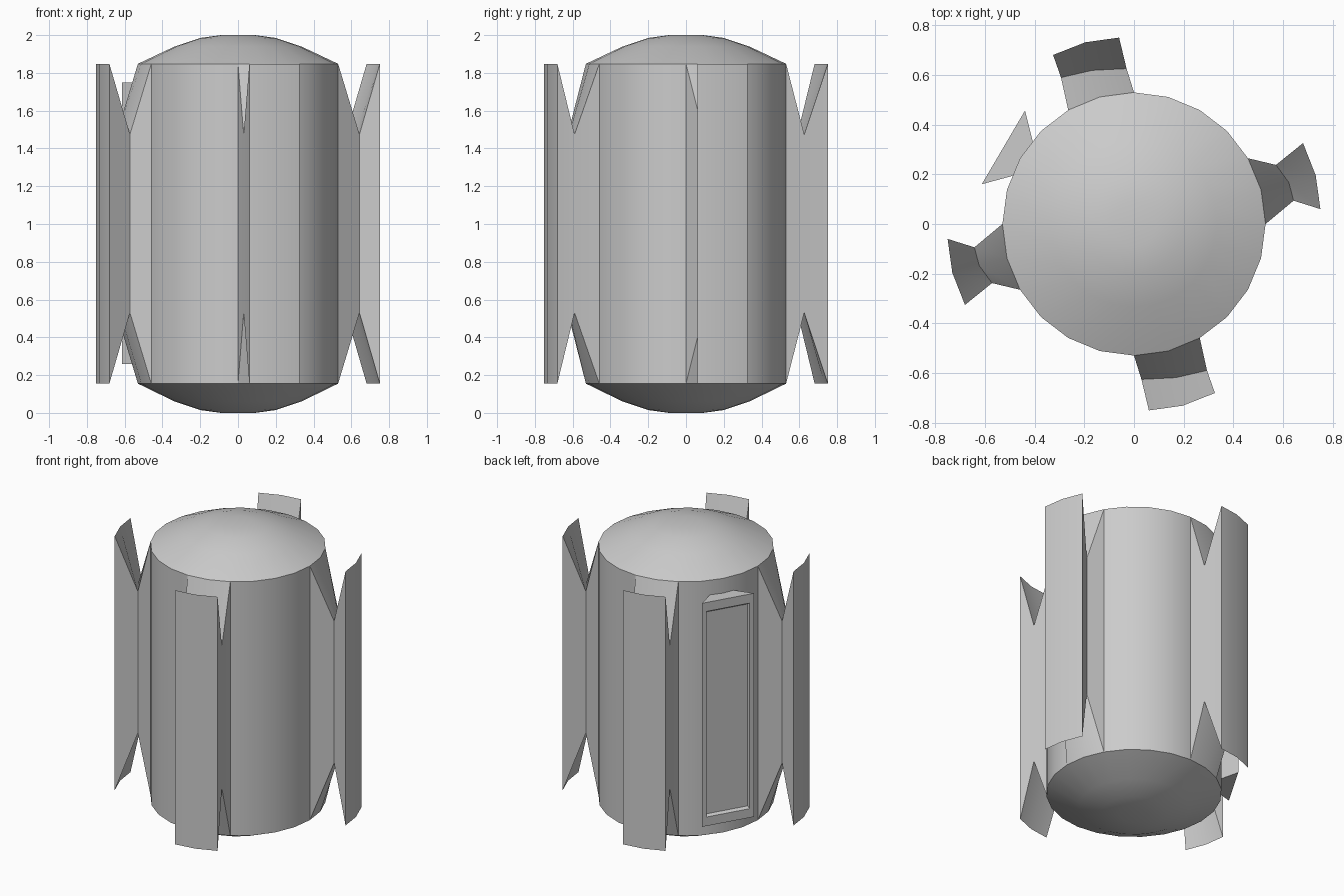
import bpy, bmesh, math
from mathutils import Matrix, Vector

if "Cube" in bpy.data.objects:
    bpy.data.objects.remove(bpy.data.objects["Cube"])

R, LOW, HIGH = 0.53, 0.155, 1.848


def finish(name, bm):
    bmesh.ops.recalc_face_normals(bm, faces=bm.faces)
    mesh = bpy.data.meshes.new(name)
    bm.to_mesh(mesh)
    bm.free()
    obj = bpy.data.objects.new(name, mesh)
    bpy.context.collection.objects.link(obj)
    bpy.ops.object.select_all(action='DESELECT')
    obj.select_set(True)
    bpy.context.view_layer.objects.active = obj
    bpy.ops.object.shade_smooth_by_angle(angle=math.radians(30))
    return obj


def loft(name, rings, closed=False, cap_start=True, angle=0.0):
    """Bridge rings of (bottom points, then top points reversed); cap with quads."""
    bm = bmesh.new()
    vs = [[bm.verts.new(p) for p in ring] for ring in rings]
    n = len(vs[0])
    for a, b in zip(vs, vs[1:]):
        for i in range(n):
            j = (i + 1) % n
            bm.faces.new((a[i], a[j], b[j], b[i]))
    for ring in ([vs[0]] if cap_start else []) + [vs[-1]]:
        for i in range(n // 2 - 1):
            bm.faces.new((ring[i], ring[i + 1], ring[n - 2 - i], ring[n - 1 - i]))
    bmesh.ops.rotate(bm, verts=bm.verts, matrix=Matrix.Rotation(angle, 3, 'Z'))
    return finish(name, bm)


# Domed cylindrical body, 24 sides
top = [(R, HIGH), (0.335, 1.94), (0.2, 1.985), (0.09, 2.0)]
profile = [(r, 2.0 - z if z != HIGH else LOW) for r, z in reversed(top)] + top
bm = bmesh.new()
rings = []
for r, z in profile:
    rings.append([bm.verts.new((r * math.cos(k * math.pi / 12),
                                r * math.sin(k * math.pi / 12), z)) for k in range(24)])
for a, b in zip(rings, rings[1:]):
    for i in range(24):
        j = (i + 1) % 24
        bm.faces.new((a[i], a[j], b[j], b[i]))
bm.faces.new(rings[0])
bm.faces.new(rings[-1])
finish("body", bm)

# Curved side fins with a V notch top and bottom; two have a narrow waist
inner = [(R * math.cos(math.radians(d)), R * math.sin(math.radians(d))) for d in (0, 15, 30)]
outer = [(0.751, 0.06), (0.732, 0.196), (0.681, 0.326)]
narrow = [(0.643, 0.094), (0.624, 0.167), (0.572, 0.238)]
wide = [(0.626, 0.03), (0.619, 0.168), (0.59, 0.294)]


def section(pts, z0, z1):
    return [(x, y, z0) for x, y in pts] + [(x, y, z1) for x, y in reversed(pts)]


for k, name in enumerate(("right_fin", "back_fin", "left_fin", "front_fin")):
    waist = wide if k % 2 else narrow
    loft(name, [section(inner, LOW, HIGH), section(waist, 0.53, 1.475),
                section(outer, LOW, HIGH)], cap_start=False, angle=k * math.pi / 2)

# Hatch: flared frame with a recessed panel
hatch = [(0.50, 0.06, 0.26, 1.75), (0.61, 0.172, 0.26, 1.75),
         (0.61, 0.144, 0.32, 1.69), (0.592, 0.138, 0.332, 1.678)]
loft("hatch", [section([(d, -w), (d, w)], z0, z1) for d, w, z0, z1 in hatch],
     angle=math.radians(149.6))
